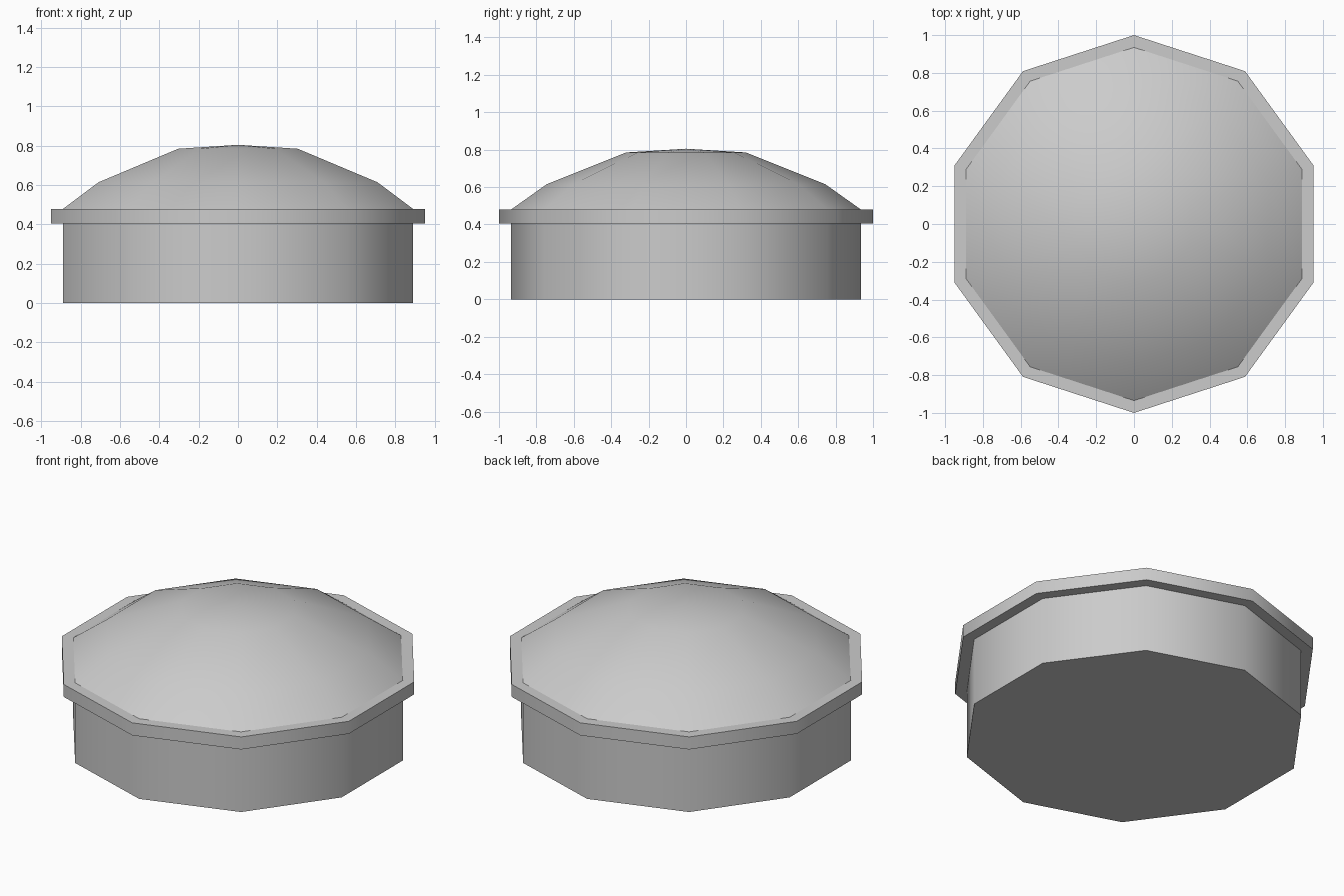
import bpy, bmesh
from math import sin, cos, pi, radians

if "Cube" in bpy.data.objects:
    bpy.data.objects.remove(bpy.data.objects["Cube"])

SIDES = 10

grey = bpy.data.materials.new("light_grey")
grey.use_nodes = True
colour = (0.6, 0.6, 0.6, 1)
grey.diffuse_color = colour
grey.node_tree.nodes["Principled BSDF"].inputs["Base Color"].default_value = colour


def lathe(name, profile, closed=False):
    """Turn a (radius, height) profile into a ten-sided part with a corner on +y."""
    bm = bmesh.new()
    rings = []
    for r, z in profile:
        if r == 0:
            rings.append([bm.verts.new((0, 0, z))] * SIDES)
        else:
            angles = [pi / 2 + 2 * pi * i / SIDES for i in range(SIDES)]
            rings.append([bm.verts.new((r * cos(a), r * sin(a), z)) for a in angles])
    pairs = list(zip(rings, rings[1:]))
    if closed:
        pairs.append((rings[-1], rings[0]))
    for low, high in pairs:
        for i in range(SIDES):
            j = (i + 1) % SIDES
            corners = dict.fromkeys((low[i], low[j], high[j], high[i]))
            bm.faces.new(list(corners))
    # Cap an open lower end
    if not closed:
        bm.faces.new(rings[0][::-1])
    bmesh.ops.recalc_face_normals(bm, faces=bm.faces)
    mesh = bpy.data.meshes.new(name)
    bm.to_mesh(mesh)
    bm.free()
    mesh.materials.append(grey)
    obj = bpy.data.objects.new(name, mesh)
    bpy.context.collection.objects.link(obj)
    bpy.ops.object.select_all(action='DESELECT')
    obj.select_set(True)
    bpy.context.view_layer.objects.active = obj
    bpy.ops.object.shade_smooth_by_angle(angle=radians(40))
    return obj


# Body and dome as one closed shell
BODY_R, RIM_LOW, RIM_TOP = 0.935, 0.405, 0.48
lathe("domed_body", [(BODY_R, 0), (BODY_R, RIM_TOP), (0.745, 0.615),
                     (0.32, 0.785), (0, 0.805)])

# Flat band round the foot of the dome
lathe("rim", [(BODY_R, RIM_LOW), (1, RIM_LOW), (1, RIM_TOP), (BODY_R, RIM_TOP)], closed=True)
